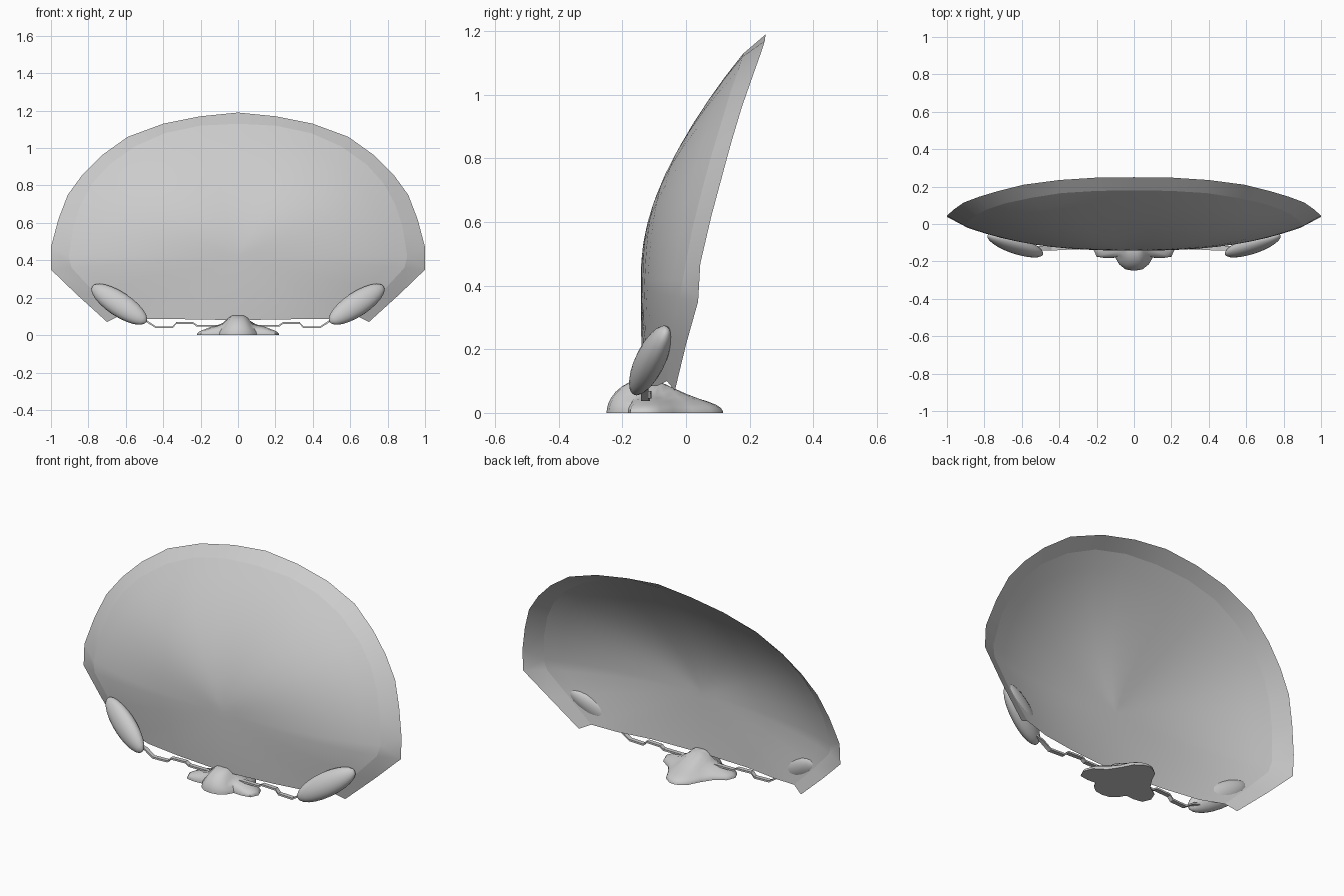
import bpy, bmesh, math
from mathutils import Vector, Matrix

if "Cube" in bpy.data.objects:
    bpy.data.objects.remove(bpy.data.objects["Cube"])


def finish(name, bm, angle=40):
    me = bpy.data.meshes.new(name)
    bm.to_mesh(me)
    bm.free()
    ob = bpy.data.objects.new(name, me)
    bpy.context.collection.objects.link(ob)
    bpy.ops.object.select_all(action='DESELECT')
    bpy.context.view_layer.objects.active = ob
    ob.select_set(True)
    bpy.ops.object.shade_smooth_by_angle(angle=math.radians(angle))
    return ob


def face_front(bm):
    bm.normal_update()
    if sum(f.normal.y * f.calc_area() for f in bm.faces) > 0:
        bmesh.ops.reverse_faces(bm, faces=bm.faces[:])


def strip(bm, a, b, closed):
    n = len(a)
    for i in range(n if closed else n - 1):
        j = (i + 1) % n
        bm.faces.new((a[i], a[j], b[j], b[i]))


def flip(p):
    return Vector((-p[0], p[1], p[2]))


# half outlines of the screen, from top centre down the right side
inner = [(0, .18, 1.13), (.2, .177, 1.12), (.39, .165, 1.08), (.55, .14, 1.01),
         (.69, .11, .91), (.78, .08, .81), (.84, .05, .7), (.88, .02, .58),
         (.905, -.01, .42), (.89, -.02, .36), (.77, -.045, .23), (.64, -.06, .10),
         (.5, -.09, .085), (.3, -.12, .085), (0, -.138, .08)]
outer = [(0, .25, 1.19), (.2, .248, 1.17), (.4, .235, 1.13), (.59, .21, 1.06),
         (.73, .175, .96), (.83, .145, .86), (.91, .115, .75), (.96, .08, .62),
         (1, .045, .47), (1, .038, .35), (.86, .0, .215), (.7, -.035, .07)]

# curved screen: concentric rings sweeping back towards the outline
loop = [Vector(p) for p in inner] + [flip(p) for p in inner[-2:0:-1]]
mid = Vector((0, -.142, .42))
bm = bmesh.new()
rings = []
for k in range(1, 11):
    t = k / 10
    ring = []
    for p in loop:
        d = p - mid
        side = d.x ** 2 / (d.x ** 2 + d.z ** 2)
        ring.append(bm.verts.new((d.x * t, mid.y + d.y * t ** (1.8 + .8 * side), mid.z + d.z * t)))
    rings.append(ring)
c = bm.verts.new(mid)
for i in range(len(loop)):
    bm.faces.new((c, rings[0][i], rings[0][(i + 1) % len(loop)]))
for a, b in zip(rings, rings[1:]):
    strip(bm, b, a, True)
bmesh.ops.recalc_face_normals(bm, faces=bm.faces[:])
face_front(bm)
finish("screen", bm)

# flared rim around the screen, open along the bottom
n = len(outer)
bm = bmesh.new()
rows = []
for src in (inner[:n], outer):
    pts = [flip(p) for p in src[:0:-1]] + [Vector(p) for p in src]
    rows.append([bm.verts.new(p) for p in pts])
strip(bm, rows[0], rows[1], False)
bmesh.ops.recalc_face_normals(bm, faces=bm.faces[:])
face_front(bm)
finish("rim", bm)

# rounded pods on the lower corners, and thin bent arms to the base
arm_path = [(.53, -.13, .085), (.49, -.13, .075), (.44, -.13, .042), (.35, -.125, .042),
            (.33, -.125, .064), (.24, -.12, .064), (.22, -.12, .05), (.1, -.12, .05)]
for s, label in ((1, "right"), (-1, "left")):
    bm = bmesh.new()
    bmesh.ops.create_uvsphere(bm, u_segments=20, v_segments=12, radius=1)
    m = Matrix(((-.035, -.01, .145, .635), (0, .045, .05, -.112),
                (.055, 0, .095, .165), (0, 0, 0, 1)))
    bmesh.ops.transform(bm, matrix=Matrix.Diagonal((s, 1, 1, 1)) @ m, verts=bm.verts)
    bmesh.ops.recalc_face_normals(bm, faces=bm.faces[:])
    finish(label + "_pod", bm, 60)

    bm = bmesh.new()
    prev = first = None
    for x, y, z in arm_path:
        ring = [bm.verts.new((s * x, y + a * .012, z + b * .005))
                for a, b in ((-1, -1), (1, -1), (1, 1), (-1, 1))]
        if prev:
            strip(bm, prev, ring, True)
        else:
            first = ring
        prev = ring
    bm.faces.new(first)
    bm.faces.new(prev)
    bmesh.ops.recalc_face_normals(bm, faces=bm.faces[:])
    finish(label + "_arm", bm, 30)

# base: flat-bottomed lump with a central hump and two low wings
half = [(0, -.25), (.045, -.243), (.08, -.215), (.1, -.18), (.15, -.183), (.2, -.175),
        (.22, -.13), (.2, -.08), (.14, -.04), (.1, .02), (.07, .08), (.03, .11), (0, .117)]
plan = half + [(-x, y) for x, y in half[-2:0:-1]]
bm = bmesh.new()
cy = -.11


def height(x, y, t):
    hump = .072 * math.exp(-(x / .07) ** 4) * math.exp(-((y + .13) / .13) ** 2)
    wing = .02 * math.exp(-((abs(x) - .11) / .05) ** 2) * math.exp(-((y + .11) / .06) ** 2)
    return .034 * max(0, 1 - t ** 6) ** .5 + (hump + wing) * max(0, 1 - t ** 6) ** .6


rings = []
for t in (1, .99, .96, .9, .8, .65, .5, .35, .18):
    ring = []
    for x, y in plan:
        px, py = x * t, cy + (y - cy) * t
        ring.append(bm.verts.new((px, py, height(px, py, t))))
    rings.append(ring)
bm.faces.new(rings[0])
for a, b in zip(rings, rings[1:]):
    strip(bm, a, b, True)
top = bm.verts.new((0, cy, height(0, cy, 0)))
for i in range(len(plan)):
    bm.faces.new((rings[-1][i], rings[-1][(i + 1) % len(plan)], top))
bmesh.ops.recalc_face_normals(bm, faces=bm.faces[:])
finish("base", bm, 50)
